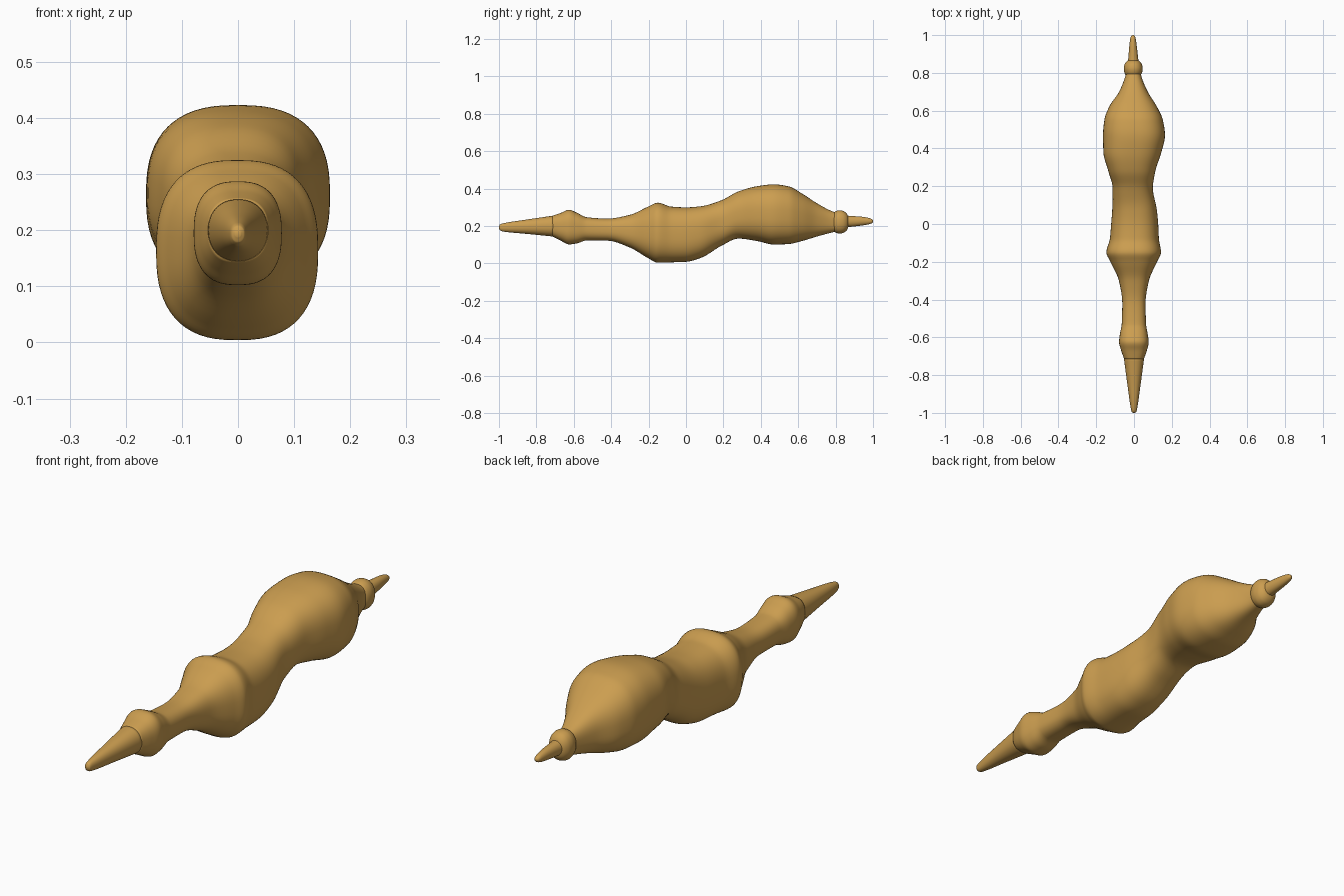
import bpy, bmesh, math

if "Cube" in bpy.data.objects:
    bpy.data.objects.remove(bpy.data.objects["Cube"])

gold = bpy.data.materials.new("warm gold")
gold.diffuse_color = (0.60, 0.34, 0.08, 1)
gold.use_nodes = True
gold.node_tree.nodes["Principled BSDF"].inputs["Base Color"].default_value = gold.diffuse_color
SIDES = 64


def slope(pts, i, k):
    # finite-difference tangent, flat at local extremes so bulges do not overshoot
    if i in (0, len(pts) - 1):
        a, b = (0, 1) if i == 0 else (-2, -1)
        return (pts[b][k] - pts[a][k]) / (pts[b][0] - pts[a][0])
    d0 = (pts[i][k] - pts[i-1][k]) / (pts[i][0] - pts[i-1][0])
    d1 = (pts[i+1][k] - pts[i][k]) / (pts[i+1][0] - pts[i][0])
    return 0 if d0 * d1 <= 0 else 2 * d0 * d1 / (d0 + d1)


def smooth_stations(pts, steps):
    out = []
    for i in range(len(pts) - 1):
        h = pts[i+1][0] - pts[i][0]
        for s in range(steps):
            t = s / steps
            row = [pts[i][0] + h * t]
            for k in range(1, 5):
                row.append((2*t**3 - 3*t**2 + 1) * pts[i][k] + (t**3 - 2*t**2 + t) * h * slope(pts, i, k)
                           + (3*t**2 - 2*t**3) * pts[i+1][k] + (t**3 - t**2) * h * slope(pts, i+1, k))
            out.append(row)
    return out + [list(pts[-1])]


def loft(name, pts, power, steps=6):
    # stations are (y, left x, right x, bottom z, top z), rounded-square sections
    bm = bmesh.new()
    rings = []
    for y, xl, xr, zb, zt in smooth_stations(pts, steps):
        ring = []
        for j in range(SIDES):
            a = 2 * math.pi * j / SIDES
            c, s = math.cos(a), math.sin(a)
            px = math.copysign(abs(c) ** (2 / power), c)
            pz = math.copysign(abs(s) ** (2 / power), s)
            ring.append(bm.verts.new(((xl + xr) / 2 + (xr - xl) / 2 * px, y,
                                      (zb + zt) / 2 + (zt - zb) / 2 * pz)))
        rings.append(ring)
    for a, b in zip(rings, rings[1:]):
        for j in range(SIDES):
            k = (j + 1) % SIDES
            bm.faces.new((a[j], a[k], b[k], b[j]))
    bm.faces.new(rings[0])
    bm.faces.new(rings[-1])
    bmesh.ops.recalc_face_normals(bm, faces=bm.faces)
    for f in bm.faces:
        f.smooth = True
    me = bpy.data.meshes.new(name)
    bm.to_mesh(me)
    bm.free()
    me.materials.append(gold)
    ob = bpy.data.objects.new(name, me)
    bpy.context.collection.objects.link(ob)
    return ob


# front spike with rounded tip
loft("front_spike", [
    (-1.0, -.005, .005, .188, .198), (-.995, -.012, .012, .178, .208),
    (-.98, -.016, .016, .171, .214), (-.85, -.035, .035, .158, .235),
    (-.70, -.055, .055, .143, .257)], 2.2)

# main body: knob, neck, flared collar, waist and large bulb
loft("body", [
    (-.715, -.052, .052, .145, .255), (-.67, -.068, .068, .122, .27),
    (-.625, -.079, .078, .102, .287), (-.585, -.075, .073, .107, .272),
    (-.53, -.065, .064, .123, .247), (-.42, -.062, .061, .122, .24),
    (-.30, -.08, .079, .085, .26), (-.20, -.125, .122, .027, .305),
    (-.15, -.146, .143, .004, .325), (-.08, -.128, .132, .006, .304),
    (0, -.121, .128, .009, .30), (.08, -.115, .12, .03, .306),
    (.19, -.113, .10, .095, .338), (.28, -.136, .113, .133, .385),
    (.38, -.162, .145, .12, .413), (.47, -.164, .164, .101, .423),
    (.55, -.157, .153, .104, .412), (.62, -.132, .122, .12, .374),
    (.70, -.079, .073, .144, .322), (.77, -.05, .043, .163, .284),
    (.82, -.036, .03, .175, .265)], 2.55)

# rounded rear bead
bead = []
for i in range(9):
    a = math.pi * (i / 8 - .5) * .96
    r = math.cos(a) ** .75
    bead.append((.822 + .049 * math.sin(a), -.004 - .05 * r, -.004 + .05 * r,
                 .222 - .062 * r, .222 + .062 * r))
loft("rear_bead", bead, 2.2, 3)

# rear spike with rounded tip
loft("rear_spike", [
    (.83, -.036, .028, .192, .26), (.87, -.031, .023, .195, .255),
    (.94, -.025, .015, .203, .25), (.98, -.02, .009, .21, .243),
    (.995, -.015, .005, .216, .236), (1.0, -.008, -.001, .222, .23)], 2.1)
